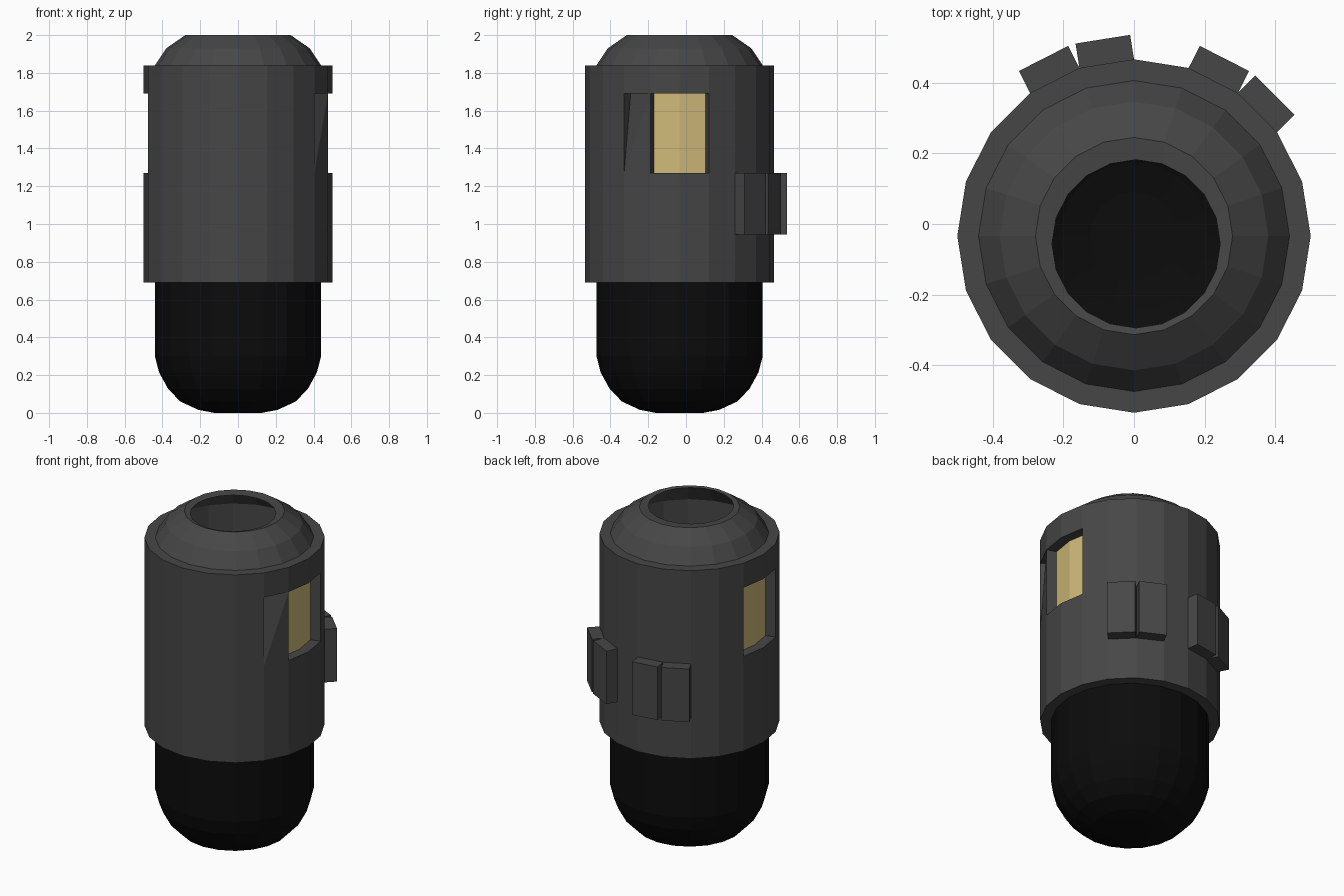
import bpy, bmesh, math
from mathutils import Vector

if "Cube" in bpy.data.objects:
    bpy.data.objects.remove(bpy.data.objects["Cube"])

N = 20            # sides
CY = -0.034       # axis offset in y
R_OUT, R_IN = 0.5, 0.44


def mat(name, rgb):
    m = bpy.data.materials.new(name)
    m.diffuse_color = (*rgb, 1)
    m.use_nodes = True
    m.node_tree.nodes["Principled BSDF"].inputs["Base Color"].default_value = m.diffuse_color
    return m


GREY = mat("dark_grey", (0.062, 0.062, 0.062))
BLACK = mat("black", (0.0035, 0.0035, 0.0035))
GOLD = mat("pale_gold", (0.62, 0.49, 0.19))


def ring(bm, r, z, ox=0.0, oy=0.0):
    return [bm.verts.new((ox + r * math.cos(2 * math.pi * i / N),
                          CY + oy + r * math.sin(2 * math.pi * i / N), z)) for i in range(N)]


def bridge(bm, a, b, i, mi=0):
    j = (i + 1) % N
    f = bm.faces.new((a[i], a[j], b[j], b[i]))
    f.material_index = mi
    return f


def finish(bm, name, mats):
    me = bpy.data.meshes.new(name)
    bm.to_mesh(me)
    bm.free()
    for m in mats:
        me.materials.append(m)
    ob = bpy.data.objects.new(name, me)
    bpy.context.collection.objects.link(ob)
    return ob


WINDOW = {N - 1, 0, N // 2 - 1, N // 2}   # side faces opened on both sides
CLIPS = {2, 3, 5, 6}                      # rear faces extruded as blocks

# inner hollow capsule: black lower part, grey dome, gold window panes
bm = bmesh.new()
profile = [(0.125, 0), (0.21, 0.016), (0.305, 0.06), (0.37, 0.127), (0.418, 0.215),
           (R_IN, 0.30), (R_IN, 0.69), (R_IN, 1.27), (R_IN, 1.69), (R_IN, 1.84),
           (0.38, 1.93), (0.279, 2.0)]
rings = [ring(bm, r, z) for r, z in profile]
rings.append(ring(bm, 0.238, 1.995, 0.006, -0.022))     # off-centre opening
for k in range(len(rings) - 1):
    for i in range(N):
        mi = 1 if k < 6 else (2 if k == 7 and i in WINDOW else 0)
        bridge(bm, rings[k], rings[k + 1], i, mi)
bm.faces.new(rings[0][::-1]).material_index = 1
finish(bm, "inner_capsule", [GREY, BLACK, GOLD])

# outer sleeve with window openings and end rims
bm = bmesh.new()
levels = [0.69, 0.945, 1.27, 1.69, 1.84]
outer = [ring(bm, R_OUT, z) for z in levels]
inner = {k: ring(bm, R_IN, levels[k]) for k in (0, 2, 3, 4)}
DENT = N - 2
clip_faces = []
for k in range(4):
    for i in range(N):
        j = (i + 1) % N
        if k == 2 and i in WINDOW:
            bridge(bm, outer[2], inner[2], i)           # sill
            bridge(bm, inner[3], outer[3], i)           # lintel
        elif k == 2 and i == DENT:                      # panel with one corner pushed in
            a, b, c, d = outer[2][i], outer[2][j], outer[3][j], outer[3][i]
            p = inner[3][i]
            for tri in ((a, b, c), (a, c, p), (a, p, d), (d, p, c)):
                bm.faces.new(tri)
        else:
            f = bridge(bm, outer[k], outer[k + 1], i)
            if k == 1 and i in CLIPS:
                clip_faces.append(f)
for i in range(N):
    bridge(bm, inner[0], outer[0], i)
    bridge(bm, outer[4], inner[4], i)
for i in (N - 1, 1, N // 2 - 1, N // 2 + 1):            # window jambs
    q = [outer[2][i], inner[2][i], inner[3][i], outer[3][i]]
    bm.faces.new(q if i in (1, N // 2 + 1) else q[::-1])

# rear clip blocks extruded straight out of the sleeve faces
bm.normal_update()
for f in clip_faces:
    n = f.normal.copy()
    n = n if n.dot(f.calc_center_median() - Vector((0, CY, 1.1))) > 0 else -n
    base = list(f.verts)
    bm.faces.remove(f)
    tip = [bm.verts.new(v.co + n * 0.07) for v in base]
    bm.faces.new(tip)
    for a in range(4):
        b = (a + 1) % 4
        bm.faces.new((base[a], base[b], tip[b], tip[a]))
bmesh.ops.delete(bm, geom=[v for v in bm.verts if not v.link_faces], context='VERTS')
finish(bm, "outer_sleeve", [GREY])
